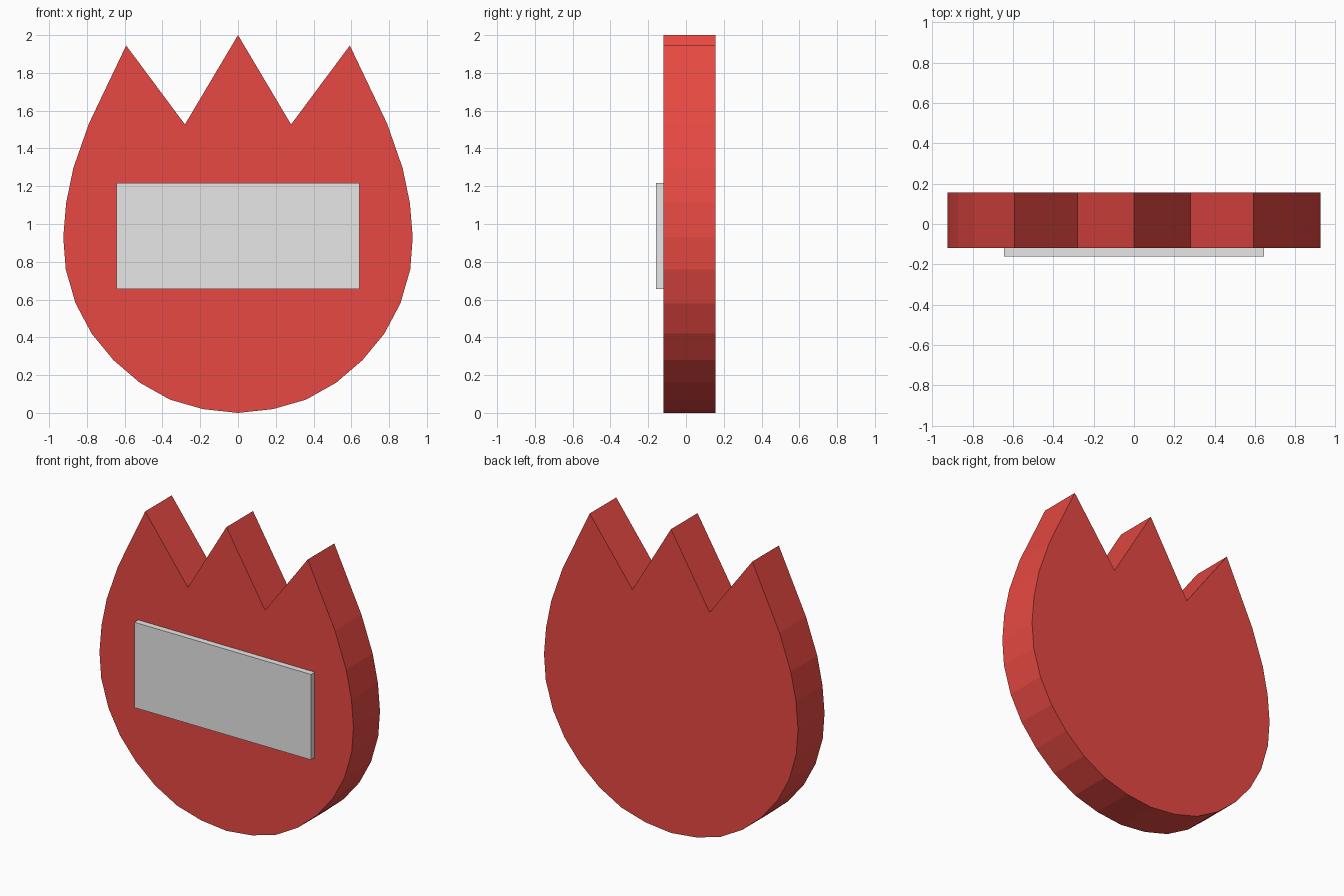
import bpy, bmesh

if "Cube" in bpy.data.objects:
    bpy.data.objects.remove(bpy.data.objects["Cube"])


def material(name, rgb):
    m = bpy.data.materials.new(name)
    m.diffuse_color = (*rgb, 1.0)
    m.use_nodes = True
    m.node_tree.nodes["Principled BSDF"].inputs["Base Color"].default_value = m.diffuse_color
    return m


def extrude_outline(name, outline, y0, y1, mat):
    """Extrude a closed (x, z) outline from y0 to y1."""
    bm = bmesh.new()
    face = bm.faces.new([bm.verts.new((x, y0, z)) for x, z in outline])
    ext = bmesh.ops.extrude_face_region(bm, geom=[face], use_keep_orig=True)
    moved = [v for v in ext["geom"] if isinstance(v, bmesh.types.BMVert)]
    bmesh.ops.translate(bm, verts=moved, vec=(0, y1 - y0, 0))
    bmesh.ops.recalc_face_normals(bm, faces=bm.faces)
    mesh = bpy.data.meshes.new(name)
    bm.to_mesh(mesh)
    bm.free()
    mesh.materials.append(mat)
    obj = bpy.data.objects.new(name, mesh)
    bpy.context.collection.objects.link(obj)
    return obj


red = material("red", (0.8, 0.066, 0.055))
grey = material("light grey", (0.8, 0.8, 0.8))

# Tulip-shaped body: right half of the outline, mirrored for the left
bottom, tip = (0, 0), (0, 2.0)
right = [(0.185, 0.02), (0.36, 0.07), (0.52, 0.16), (0.66, 0.28),
         (0.775, 0.42), (0.86, 0.58), (0.912, 0.76), (0.925, 0.93),
         (0.91, 1.11), (0.872, 1.295), (0.79, 1.53), (0.592, 1.945),
         (0.281, 1.527)]
left = [(-x, z) for x, z in reversed(right)]
extrude_outline("tulip_body", [bottom, *right, tip, *left], -0.12, 0.156, red)

# Rectangular plate on the front
w, z0, z1 = 0.643, 0.655, 1.217
extrude_outline("front_plate", [(-w, z0), (w, z0), (w, z1), (-w, z1)],
                -0.16, -0.12, grey)
